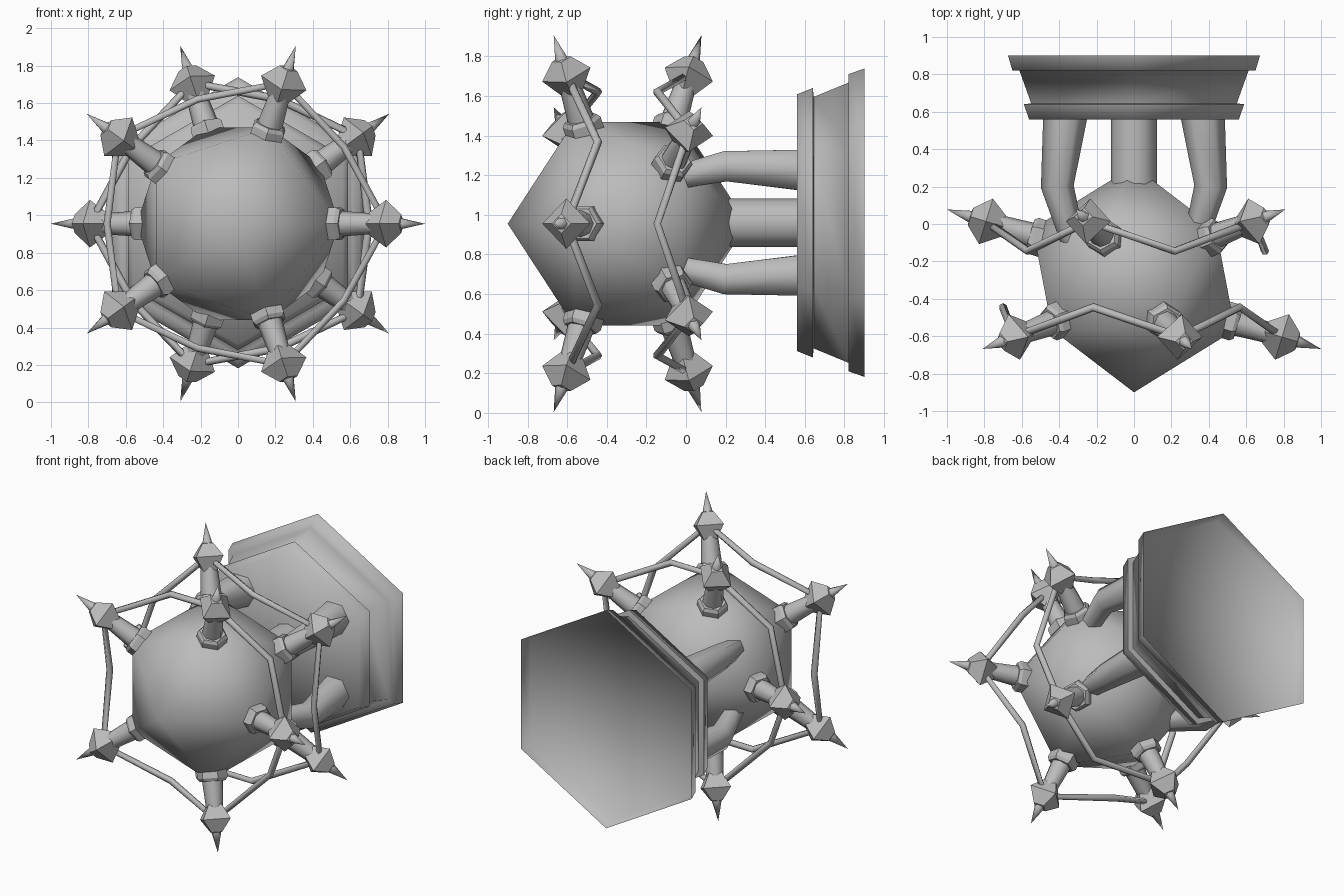
import bpy, bmesh
from math import sin, cos, pi, radians, sqrt
from mathutils import Vector, Matrix

cube = bpy.data.objects.get("Cube")
if cube:
    bpy.data.objects.remove(cube, do_unlink=True)

grey = bpy.data.materials.new("plain grey")
grey.use_nodes = True
colour = (0.5, 0.5, 0.5, 1)
grey.diffuse_color = colour
grey.node_tree.nodes["Principled BSDF"].inputs["Base Color"].default_value = colour

CENTRE = Vector((0, -0.295, 0.955))      # middle of the ball
R = 0.605


def polar(radius, degrees, y):
    """Point around the front-to-back axis, y measured from the ball centre."""
    a = radians(degrees)
    return CENTRE + Vector((radius * cos(a), y, radius * sin(a)))


def finish(bm, name, smooth):
    bmesh.ops.recalc_face_normals(bm, faces=bm.faces)
    mesh = bpy.data.meshes.new(name)
    bm.to_mesh(mesh)
    bm.free()
    ob = bpy.data.objects.new(name, mesh)
    bpy.context.collection.objects.link(ob)
    mesh.materials.append(grey)
    shade(ob, smooth)
    return ob


def shade(ob, smooth):
    bpy.ops.object.select_all(action='DESELECT')
    ob.select_set(True)
    bpy.context.view_layer.objects.active = ob
    bpy.ops.object.shade_smooth_by_angle(angle=radians(smooth))


def frame(origin, u, v, w):
    m = Matrix((u, v, w)).transposed().to_4x4()
    m.translation = origin
    return m


def lathe(name, profile, sides, matrix, smooth):
    """Turn (radius, height) pairs about local z; radius 0 makes a point."""
    bm = bmesh.new()
    rings = []
    for r, t in profile:
        count = sides if r else 1
        rings.append([bm.verts.new(matrix @ Vector((
            r * cos(2 * pi * i / sides), r * sin(2 * pi * i / sides), t)))
            for i in range(count)])
    for a, b in zip(rings, rings[1:]):
        for i in range(sides):
            j = (i + 1) % sides
            quad = [a[i % len(a)], a[j % len(a)], b[j % len(b)], b[i % len(b)]]
            bm.faces.new(list(dict.fromkeys(quad)))
    return finish(bm, name, smooth)


def tube(name, points, radii, depth, cyclic=False):
    curve = bpy.data.curves.new(name, 'CURVE')
    curve.dimensions = '3D'
    curve.bevel_depth = depth
    curve.bevel_resolution = 1
    curve.use_fill_caps = not cyclic
    line = curve.splines.new('POLY')
    line.points.add(len(points) - 1)
    for point, co, r in zip(line.points, points, radii):
        point.co = (*co, 1)
        point.radius = r
    line.use_cyclic_u = cyclic
    ob = bpy.data.objects.new(name, curve)
    bpy.context.collection.objects.link(ob)
    curve.materials.append(grey)
    bpy.ops.object.select_all(action='DESELECT')
    ob.select_set(True)
    bpy.context.view_layer.objects.active = ob
    bpy.ops.object.convert(target='MESH')
    shade(bpy.context.view_layer.objects.active, 65)


# Twenty-sided ball with its points facing front and back
bm = bmesh.new()
for side, start in ((-1, 0), (1, 36)):
    bm.verts.new(CENTRE + Vector((0, side * R, 0)))
    for k in range(5):
        bm.verts.new(polar(R * 2 / sqrt(5), start + 72 * k, side * R / sqrt(5)))
bmesh.ops.convex_hull(bm, input=bm.verts[:])
finish(bm, "ball", 180)

# Spiked posts on both rings, and the bent wire joining each ring
TILT = radians(17)
for side, start, ring in ((-1, 0, "front"), (1, 36, "back")):
    wire = []
    for k in range(5):
        deg = start + 72 * k
        out = Vector((cos(radians(deg)), 0, sin(radians(deg))))
        back = Vector((0, side, 0))
        w = out * cos(TILT) + back * sin(TILT)
        u = back * cos(TILT) - out * sin(TILT)
        m = frame(polar(0.5, deg, side * 0.22), u, w.cross(u), w)
        tag = f"{ring}_{k + 1}"
        lathe("collar_" + tag, [(0, -0.03), (0.1, -0.03), (0.1, 0.04),
                                (0.085, 0.06), (0, 0.06)], 6, m, 30)
        lathe("post_" + tag, [(0.07, 0.03), (0.055, 0.24)], 8, m, 60)
        lathe("knob_" + tag, [(0, 0.205), (0.06, 0.21), (0.127, 0.305),
                              (0.05, 0.39), (0, 0.4)], 4, m, 20)
        lathe("spike_" + tag, [(0.035, 0.38), (0, 0.523)], 6, m, 65)
        wire.append(m @ Vector((0, 0, 0.305)))
        wire.append(polar(0.7, deg + 36, side * 0.15))
    tube("wire_" + ring, wire, [1] * 10, 0.022, cyclic=True)

# Six-sided stepped base, open at the back down to a shallow floor
base_frame = frame(Vector((0, 0, 0.96)), Vector((0, 0, 1)),
                   Vector((1, 0, 0)), Vector((0, 1, 0)))
lathe("base", [(0, 0.56), (0.648, 0.56), (0.68, 0.64), (0.635, 0.645),
               (0.707, 0.82), (0.75, 0.82), (0.778, 0.9), (0.75, 0.825),
               (0, 0.825)], 6, base_frame, 75)

# Central column from ball to base
lathe("column", [(0.123, 0.0), (0.123, 0.58)], 12, base_frame, 65)

# Four bent arms holding the ball
for sx, left in ((1, "left"), (-1, "right")):
    for sz, level in ((1, "upper"), (-1, "lower")):
        path = [(sx * x, y, 0.96 + sz * z) for x, y, z in
                ((0.365, 0.6, 0.265), (0.41, 0.2, 0.285), (0.33, -0.08, 0.22))]
        tube(f"arm_{level}_{left}", path, [1.2, 0.88, 0.65], 0.1)
